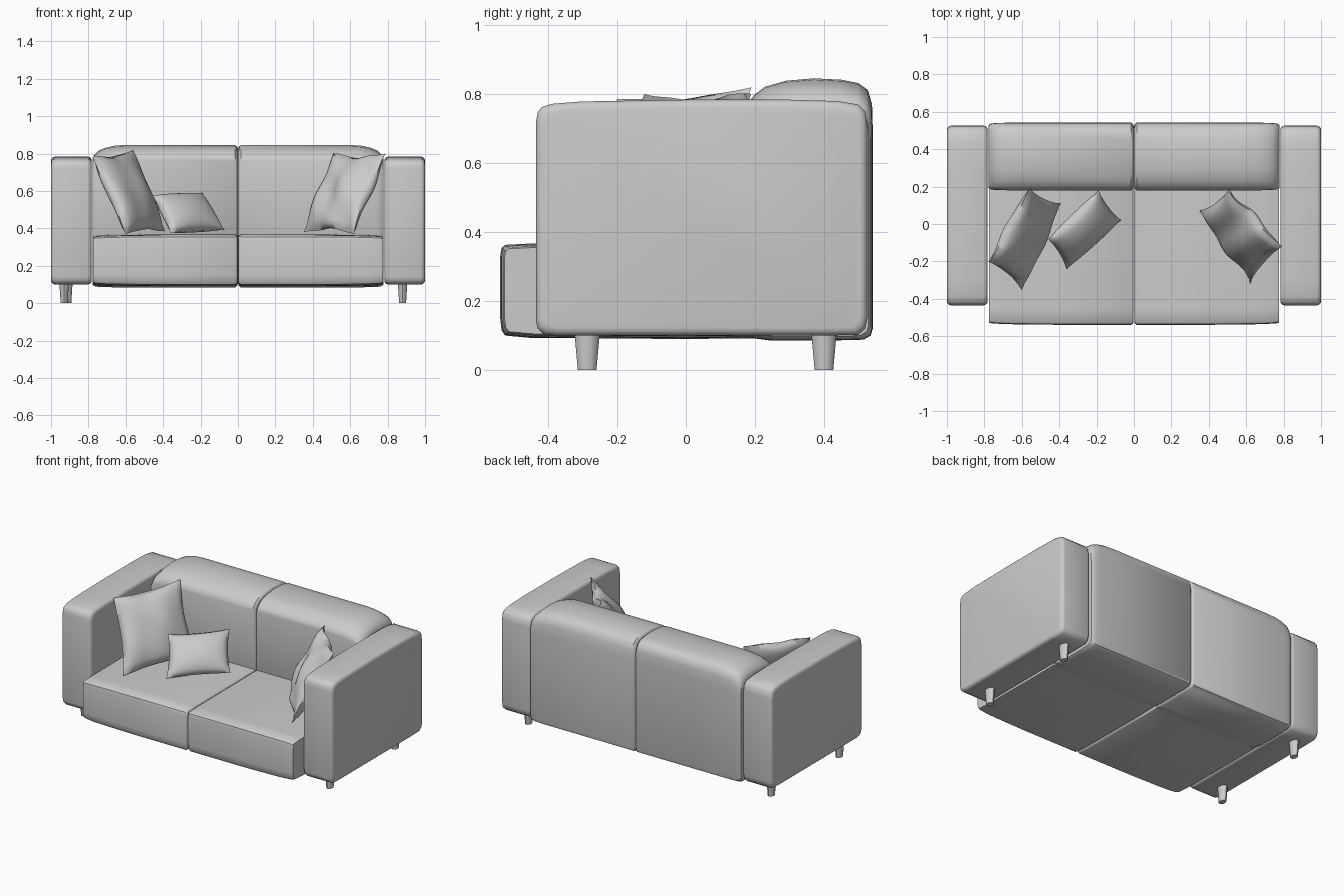
import bpy, bmesh, math
from mathutils import Vector

if "Cube" in bpy.data.objects:
    bpy.data.objects.remove(bpy.data.objects["Cube"])


def finish(name, bm, angle=40):
    bmesh.ops.recalc_face_normals(bm, faces=bm.faces)
    me = bpy.data.meshes.new(name)
    bm.to_mesh(me)
    bm.free()
    ob = bpy.data.objects.new(name, me)
    bpy.context.collection.objects.link(ob)
    bpy.ops.object.select_all(action='DESELECT')
    ob.select_set(True)
    bpy.context.view_layer.objects.active = ob
    bpy.ops.object.shade_smooth_by_angle(angle=math.radians(angle))
    return ob


def loft(name, profile, stations, side):
    """Upholstered block: y-z profile swept along x; station = (x, inset, top drop)."""
    ys, zs = [p[0] for p in profile], [p[1] for p in profile]
    cy, cz = (min(ys) + max(ys)) / 2, (min(zs) + max(zs)) / 2
    hy, hz = max(ys) - cy, max(zs) - cz
    bm = bmesh.new()
    rings = []
    for x, inset, drop in stations:
        ring = []
        for y, z in profile:
            fy, fz = (y - cy) / hy, (z - cz) / hz
            ring.append(bm.verts.new((side * x, y - fy * inset,
                                      z - fz * inset - max(0, fz) * drop)))
        rings.append(ring)
    n = len(profile)
    for a, b in zip(rings, rings[1:]):
        for i in range(n):
            j = (i + 1) % n
            bm.faces.new((a[i], a[j], b[j], b[i]))
    bm.faces.new(rings[0])
    bm.faces.new(rings[-1])
    return finish(name, bm)


def pillow(name, corners, thick, pinch, wrinkle, n=20):
    """Soft cushion from bottom-left, bottom-right, top-right, top-left corners."""
    bl, br, tr, tl = [Vector(c) for c in corners]
    normal = (br - bl + tr - tl).cross(tl - bl + tr - br).normalized()
    bm = bmesh.new()
    for s in (1, -1):
        grid = []
        for j in range(n + 1):
            for i in range(n + 1):
                u, v = 2 * i / n - 1, 2 * j / n - 1
                pu = u * (1 - pinch * (1 - v * v))
                pv = v * (1 - pinch * (1 - u * u))
                a, b = (pu + 1) / 2, (pv + 1) / 2
                p = bl.lerp(br, a).lerp(tl.lerp(tr, a), b)
                h = max(0, (1 - u * u) * (1 - v * v)) ** 0.5
                w = wrinkle * math.sin(5 * u + 2 * v) * math.cos(2.5 * v - u)
                p = p + normal * (s * thick / 2 * h + w)
                grid.append(bm.verts.new(p))
        for j in range(n):
            for i in range(n):
                k = j * (n + 1) + i
                bm.faces.new((grid[k], grid[k + 1], grid[k + n + 2], grid[k + n + 1]))
    bmesh.ops.remove_doubles(bm, verts=bm.verts, dist=1e-5)
    return finish(name, bm, 80)


def leg(name, x, y):
    bm = bmesh.new()
    bmesh.ops.create_cone(bm, cap_ends=True, segments=10, radius1=0.027,
                          radius2=0.037, depth=0.11)
    for v in bm.verts:
        v.co = Vector((v.co.x * 0.72 + x, v.co.y + y, v.co.z + 0.055))
    finish(name, bm)


arm_profile = [(-0.435, 0.14), (-0.435, 0.72), (-0.43, 0.748), (-0.418, 0.763), (-0.39, 0.772),
               (-0.3, 0.779), (0, 0.784), (0.3, 0.784), (0.44, 0.78), (0.5, 0.77),
               (0.52, 0.75), (0.526, 0.71), (0.526, 0.15), (0.52, 0.12), (0.5, 0.102),
               (0.4, 0.1), (-0.38, 0.1), (-0.415, 0.105), (-0.43, 0.12)]
arm_stations = [(0.782, 0.022, 0), (0.785, 0.011, 0), (0.793, 0.003, 0), (0.804, 0, 0),
                (0.978, 0, 0), (0.989, 0.003, 0), (0.997, 0.011, 0), (1.0, 0.022, 0)]

seat_profile = [(-0.525, 0.1), (-0.535, 0.115), (-0.539, 0.15), (-0.539, 0.33), (-0.535, 0.355),
                (-0.525, 0.363), (-0.45, 0.367), (0.18, 0.37), (0.2, 0.37), (0.2, 0.092),
                (0, 0.09), (-0.45, 0.093)]
seat_stations = [(0.002, 0.016, 0), (0.005, 0.006, 0), (0.014, 0, 0), (0.4, 0, 0),
                 (0.6, 0.002, 0), (0.7, 0.004, 0), (0.76, 0.008, 0), (0.776, 0.012, 0)]

back_profile = [(0.18, 0.11), (0.18, 0.76), (0.184, 0.78), (0.2, 0.8), (0.23, 0.822),
                (0.29, 0.839), (0.37, 0.846), (0.45, 0.842), (0.5, 0.832), (0.528, 0.812),
                (0.54, 0.77), (0.542, 0.7), (0.542, 0.12), (0.536, 0.1), (0.515, 0.088),
                (0.4, 0.085), (0.25, 0.085), (0.195, 0.092)]
back_stations = [(0.001, 0.02, 0), (0.005, 0.008, 0), (0.015, 0, 0), (0.6, 0, 0),
                 (0.66, 0, 0.004), (0.71, 0.001, 0.014), (0.745, 0.002, 0.028),
                 (0.767, 0.006, 0.045), (0.777, 0.012, 0.06)]

for label, side in (("left", -1), ("right", 1)):
    loft(label + "_arm", arm_profile, arm_stations, side)
    loft(label + "_seat", seat_profile, seat_stations, side)
    loft(label + "_back", back_profile, back_stations, side)

# Legs
leg("front_left_leg", -0.93, -0.287)
leg("back_left_leg", -0.91, 0.4)
leg("front_right_leg", 0.88, -0.287)
leg("back_right_leg", 0.88, 0.4)

# Loose cushions
pillow("large_left_cushion", [(-0.6, -0.35, 0.37), (-0.39, 0.11, 0.385),
                              (-0.56, 0.19, 0.82), (-0.78, -0.2, 0.785)], 0.14, 0.07, 0.008)
pillow("small_cushion", [(-0.36, -0.24, 0.375), (-0.07, 0.02, 0.39),
                         (-0.19, 0.18, 0.59), (-0.46, -0.08, 0.58)], 0.13, 0.06, 0.0)
pillow("large_right_cushion", [(0.35, 0.07, 0.38), (0.62, -0.32, 0.375),
                               (0.79, -0.12, 0.8), (0.51, 0.19, 0.8)], 0.13, 0.08, 0.018)
